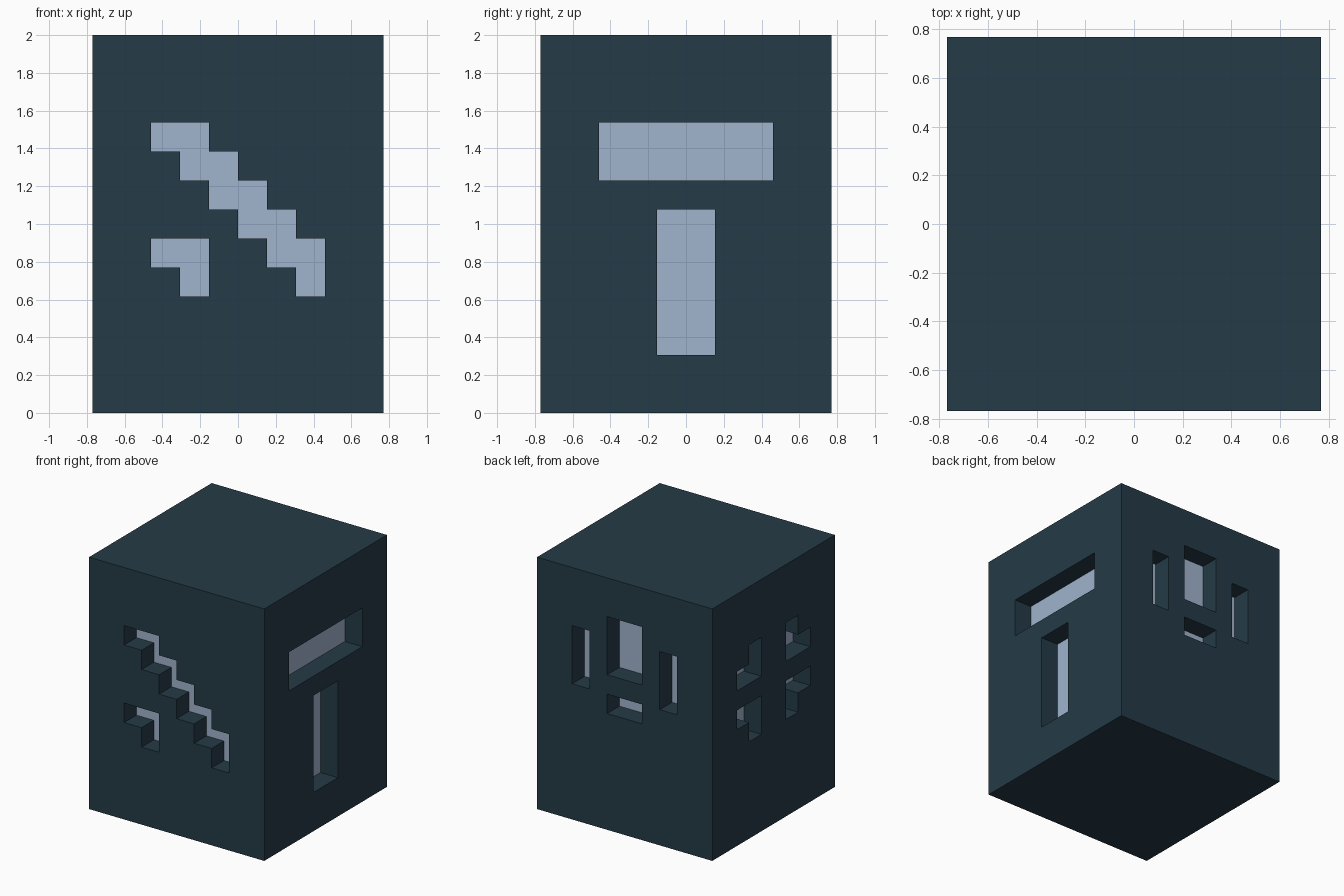
import bpy, bmesh

if "Cube" in bpy.data.objects:
    bpy.data.objects.remove(bpy.data.objects["Cube"])

C = 2 / 13  # one grid cell; the body is 10 x 10 x 13 cells


def material(name, rgb):
    m = bpy.data.materials.new(name)
    m.diffuse_color = (*rgb, 1)
    m.use_nodes = True
    m.node_tree.nodes["Principled BSDF"].inputs["Base Color"].default_value = m.diffuse_color
    return m


def add_object(name, bm, mat=None):
    bmesh.ops.recalc_face_normals(bm, faces=bm.faces)
    me = bpy.data.meshes.new(name)
    bm.to_mesh(me)
    bm.free()
    ob = bpy.data.objects.new(name, me)
    bpy.context.collection.objects.link(ob)
    if mat:
        me.materials.append(mat)
    return ob


def box(name, width, z0, z1, mat):
    bm = bmesh.new()
    bmesh.ops.create_cube(bm, size=1)
    for v in bm.verts:
        v.co.x *= width * C
        v.co.y *= width * C
        v.co.z = (z1 if v.co.z > 0 else z0) * C
    return add_object(name, bm, mat)


def rect(u0, u1, z0, z1):
    return [(u0, z0), (u1, z0), (u1, z1), (u0, z1)]


def mirror(outline):
    return [(-u, z) for u, z in outline]


# Window outlines in cells: (position along the side, height)
staircase = [(-3, 9), (-3, 10)]
for i in range(4):
    staircase += [(i - 1, 10 - i), (i - 1, 9 - i)]
staircase += [(3, 6), (3, 4), (2, 4)]
for i in range(4):
    staircase += [(2 - i, 5 + i), (1 - i, 5 + i)]
staircase += [(-2, 9)]
hook = [(-3, 6), (-1, 6), (-1, 4), (-2, 4), (-2, 5), (-3, 5)]
upper_corner = [(1, 8), (3, 8), (3, 9), (2, 9), (2, 10), (1, 10)]
lower_corner = [(1, 5), (2, 5), (2, 6), (3, 6), (3, 7), (1, 7)]
slot = rect(2, 3, 7, 10)

# Each side: function placing (u, depth, z), and its windows
sides = [
    (lambda u, d, z: (u, -d, z), [staircase, hook]),
    (lambda u, d, z: (d, u, z), [rect(-3, 3, 8, 10), rect(-1, 1, 2, 7)]),
    (lambda u, d, z: (u, d, z),
     [slot, mirror(slot), rect(-1, 1, 8, 11), rect(-1, 1, 6, 7)]),
    (lambda u, d, z: (-d, u, z),
     [upper_corner, mirror(upper_corner), lower_corner, mirror(lower_corner)]),
]

dark = material("dark slate", (0.0178, 0.0437, 0.063))
pale = material("pale blue", (0.352, 0.456, 0.610))

# Pale core, showing one cell deep behind the windows
box("inner_core", 8, 1, 12, pale)

# Dark casing with the windows cut in
casing = box("outer_casing", 10, 0, 13, dark)
bm = bmesh.new()
for place, outlines in sides:
    for outline in outlines:
        rings = [[bm.verts.new([c * C for c in place(u, d, z)])
                  for u, z in outline] for d in (3.5, 6)]
        n = len(outline)
        for ring in rings:
            bm.faces.new(ring)
        for i in range(n):
            j = (i + 1) % n
            bm.faces.new((rings[0][i], rings[0][j], rings[1][j], rings[1][i]))
cutter = add_object("window_cutter", bm, dark)
cutter.hide_render = True

mod = casing.modifiers.new("windows", 'BOOLEAN')
mod.operation = 'DIFFERENCE'
mod.solver = 'EXACT'
mod.object = cutter
bpy.context.view_layer.objects.active = casing
bpy.ops.object.modifier_apply(modifier=mod.name)
bpy.data.objects.remove(cutter)
